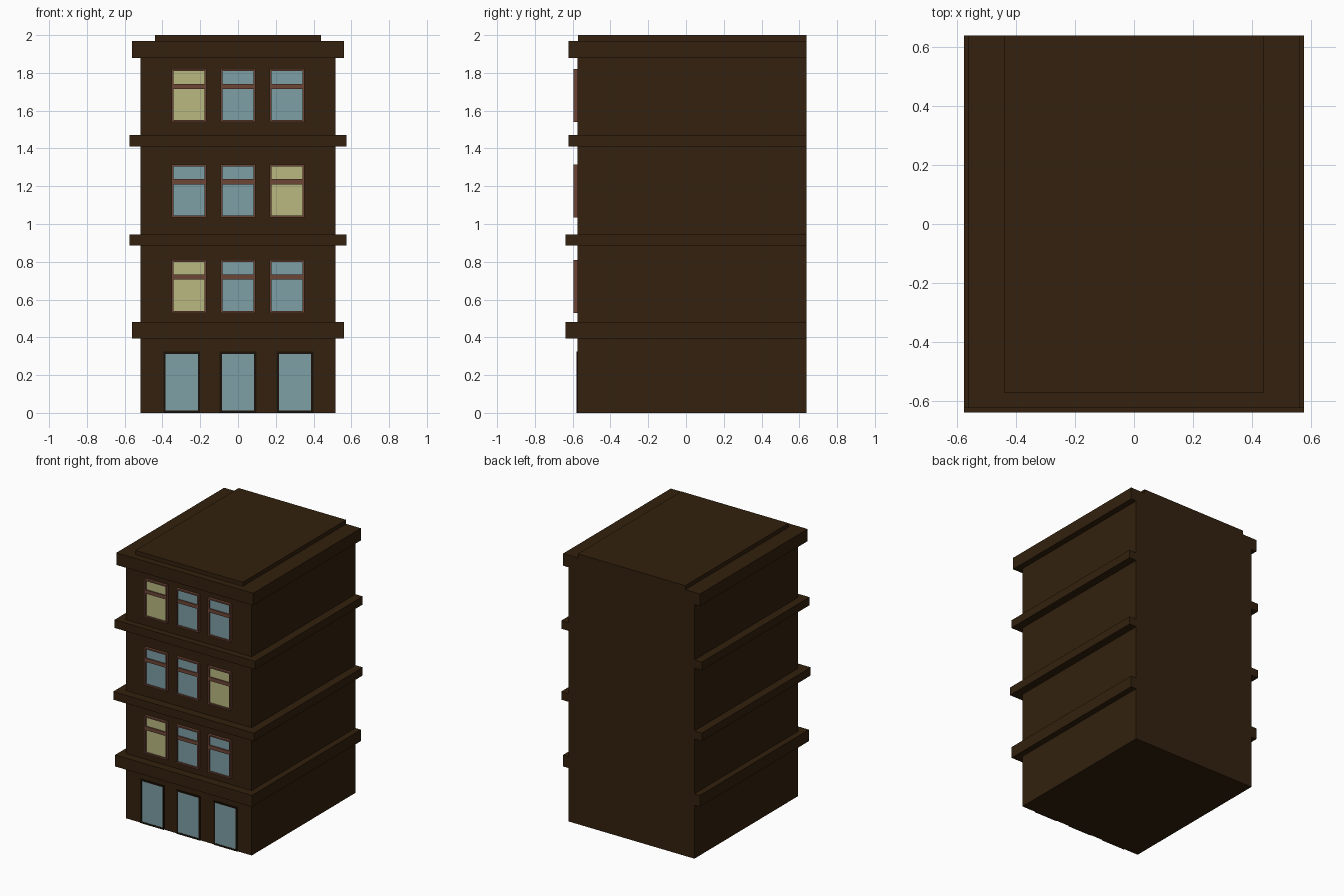
import bpy

if "Cube" in bpy.data.objects:
    bpy.data.objects.remove(bpy.data.objects["Cube"], do_unlink=True)


def material(name, r, g, b):
    m = bpy.data.materials.new(name)
    m.use_nodes = True
    m.diffuse_color = (r, g, b, 1)
    m.node_tree.nodes["Principled BSDF"].inputs["Base Color"].default_value = (r, g, b, 1)
    return m


WALL = material("dark brown wall", 0.033, 0.0152, 0.0044)
DOOR_FRAME = material("blackish brown frame", 0.0116, 0.006, 0.0024)
FRAME = material("red brown frame", 0.156, 0.061, 0.038)
GLASS = material("blue glass", 0.205, 0.35, 0.376)
LIT = material("lit yellow glass", 0.485, 0.485, 0.22)

BACK, FACE = 0.637, -0.575


def box(name, mat, x0, x1, y0, y1, z0, z1):
    bpy.ops.mesh.primitive_cube_add(
        size=1, location=((x0 + x1) / 2, (y0 + y1) / 2, (z0 + z1) / 2))
    ob = bpy.context.object
    ob.name = name
    ob.scale = (x1 - x0, y1 - y0, z1 - z0)
    bpy.ops.object.transform_apply(location=False, rotation=False, scale=True)
    ob.data.materials.append(mat)
    return ob


def frame(name, mat, x0, x1, z0, z1, t, front):
    """Four bars around an opening on the front wall."""
    for side, a, b, c, d in (("left", x1 - t, x1, z0, z1), ("right", x0, x0 + t, z0, z1),
                             ("top", x0 + t, x1 - t, z1 - t, z1),
                             ("bottom", x0 + t, x1 - t, z0, z0 + t)):
        box(f"{name}_{side}", mat, a, b, front, FACE, c, d)


# Main block and raised roof
box("building_body", WALL, -0.515, 0.515, FACE, BACK, 0, 1.96)
box("roof_slab", WALL, -0.44, 0.44, -0.572, BACK, 1.95, 2.0)

# Ledges wrapping the front and both sides
for name, half, front, z0, z1 in (("shop_ledge", 0.56, -0.637, 0.395, 0.48),
                                  ("lower_ledge", 0.575, -0.637, 0.885, 0.945),
                                  ("upper_ledge", 0.575, -0.622, 1.41, 1.47),
                                  ("cornice", 0.56, -0.622, 1.88, 1.97)):
    box(name, WALL, -half, half, front, BACK, z0, z1)

# Windows on three floors, some of them lit
lit_windows = {(0, 0), (1, 2), (2, 0)}
for floor in range(3):
    z = 0.53 + 0.505 * floor
    for col in range(3):
        x = 0.26 * (col - 1)
        name = f"window_{floor + 1}_{col + 1}"
        x0, x1 = x - 0.092, x + 0.092
        glass = LIT if (floor, col) in lit_windows else GLASS
        frame(name + "_frame", FRAME, x0, x1, z, z + 0.28, 0.01, -0.595)
        box(name + "_transom", FRAME, x0 + 0.01, x1 - 0.01, -0.592, FACE, z + 0.175, z + 0.202)
        box(name + "_pane", glass, x0 + 0.01, x1 - 0.01, FACE - 0.008, FACE, z + 0.01, z + 0.27)

# Ground floor glass doors
for name, x in (("right", -0.298), ("middle", 0), ("left", 0.302)):
    frame(f"{name}_door_frame", DOOR_FRAME, x - 0.097, x + 0.097, 0, 0.325, 0.012, FACE - 0.006)
    box(f"{name}_door_pane", GLASS, x - 0.085, x + 0.085, FACE - 0.003, FACE, 0.012, 0.313)
